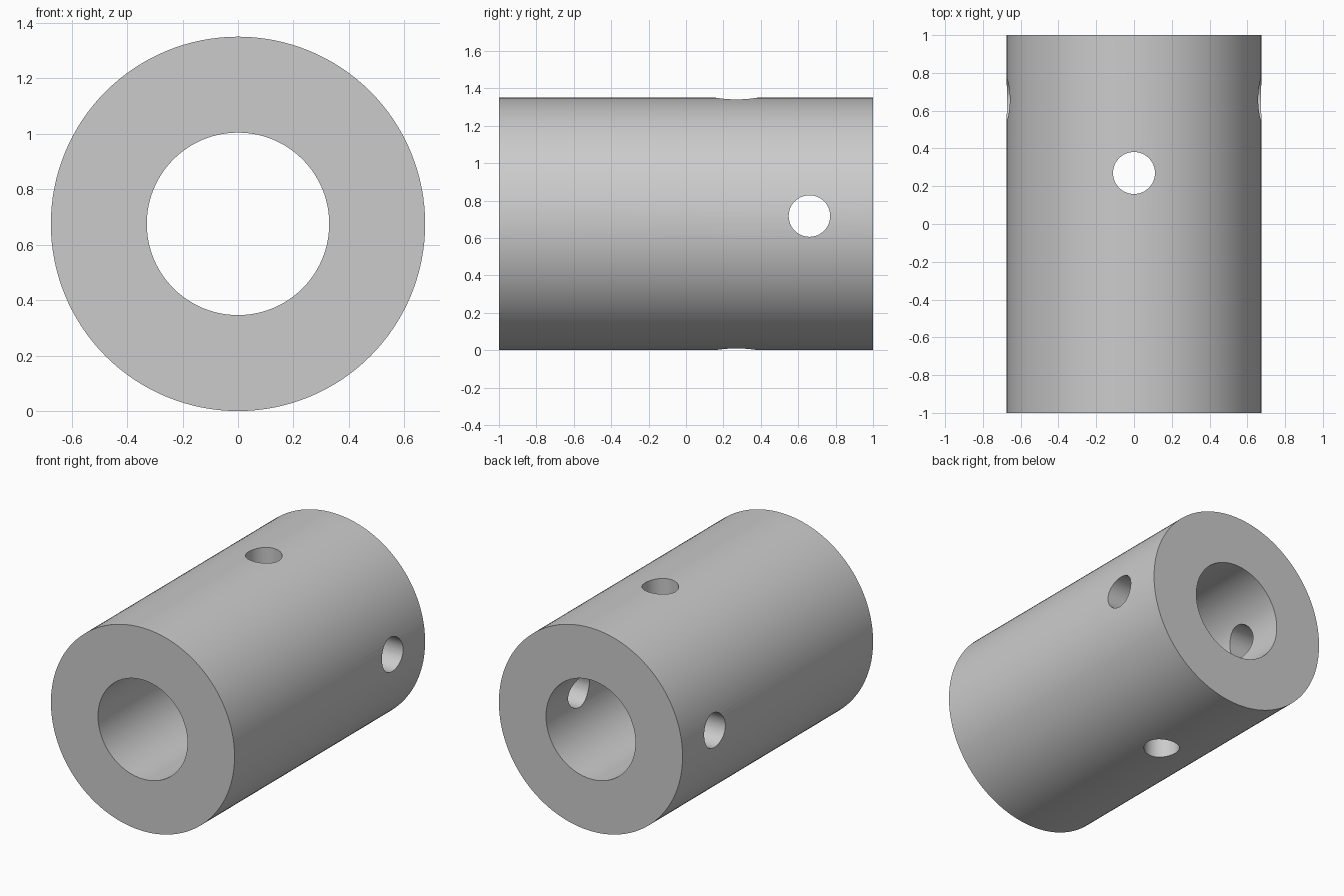
import bpy
from math import pi, radians

cube = bpy.data.objects.get("Cube")
if cube:
    bpy.data.objects.remove(cube, do_unlink=True)

OUTER, BORE, DRILL = 0.675, 0.329, 0.111

grey = bpy.data.materials.new("plain grey")
grey.use_nodes = True
colour = (0.6, 0.6, 0.6, 1)
grey.diffuse_color = colour
grey.node_tree.nodes["Principled BSDF"].inputs["Base Color"].default_value = colour


def cylinder(name, radius, depth, location, rotation, sides):
    bpy.ops.mesh.primitive_cylinder_add(vertices=sides, radius=radius, depth=depth,
                                        location=location, rotation=rotation)
    obj = bpy.context.object
    obj.name = name
    obj.data.materials.append(grey)
    return obj


# Sleeve body lying along y
along_y = (pi / 2, 0, 0)
sleeve = cylinder("sleeve", OUTER, 2, (0, 0, OUTER), along_y, 128)

# Central bore, vertical pin hole and cross pin hole
cutters = [
    cylinder("bore_cutter", BORE, 3, (0, 0, OUTER), along_y, 96),
    cylinder("vertical_hole_cutter", DRILL, 3, (0, 0.27, OUTER), (0, 0, 0), 48),
    cylinder("cross_hole_cutter", DRILL, 3, (0, 0.66, 0.717), (0, pi / 2, 0), 48),
]
bpy.ops.object.select_all(action="DESELECT")
sleeve.select_set(True)
bpy.context.view_layer.objects.active = sleeve
for cutter in cutters:
    cutter.hide_render = True
    cut = sleeve.modifiers.new(cutter.name, "BOOLEAN")
    cut.operation = "DIFFERENCE"
    cut.solver = "EXACT"
    cut.object = cutter
    bpy.ops.object.modifier_apply(modifier=cut.name)
for cutter in cutters:
    bpy.data.objects.remove(cutter, do_unlink=True)

# Smooth walls, sharp rims
bpy.ops.object.shade_smooth_by_angle(angle=radians(30))
